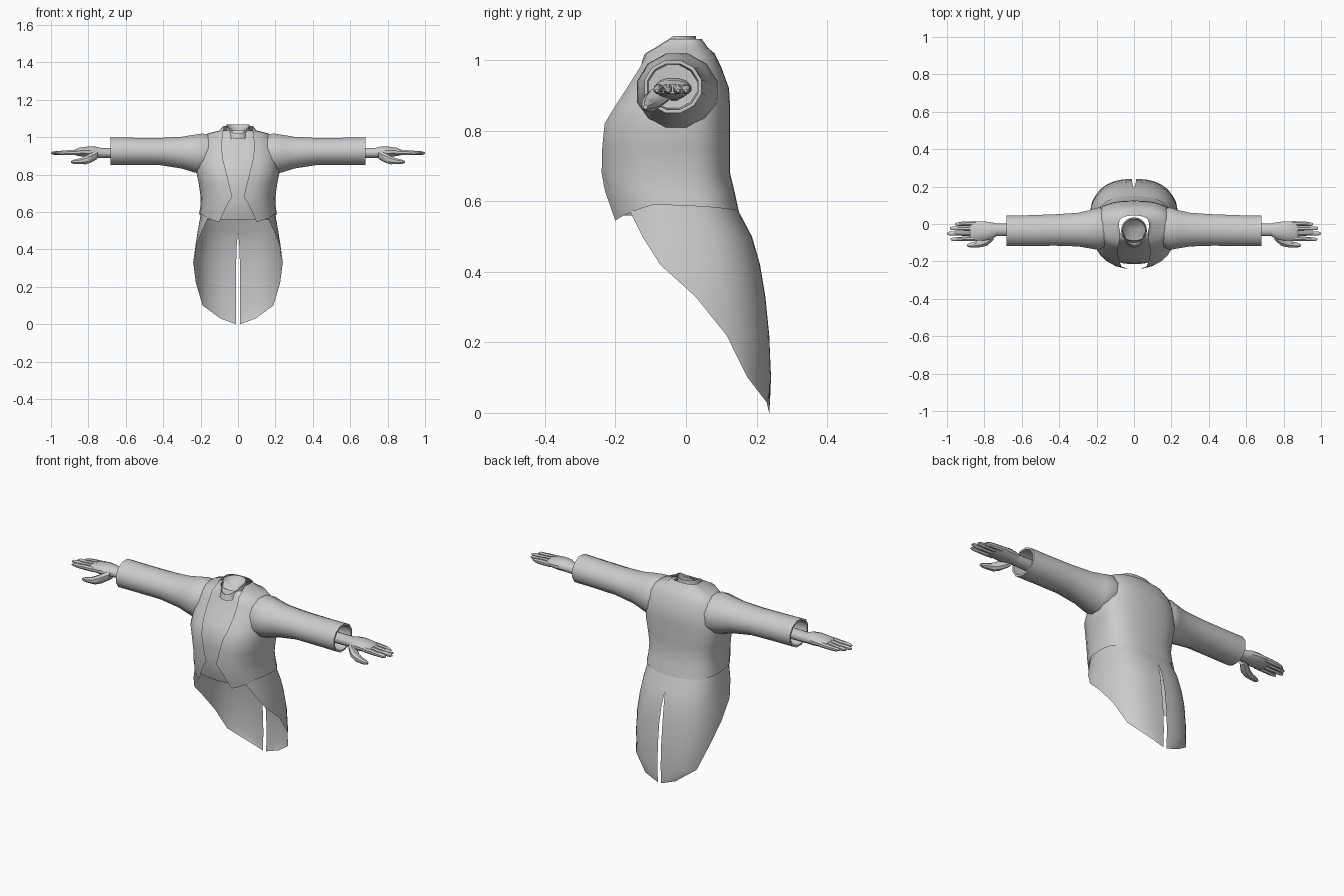
import bpy, bmesh
from math import sin, cos, pi, asin, radians

if "Cube" in bpy.data.objects:
    bpy.data.objects.remove(bpy.data.objects["Cube"])


def sheet(name, rows, closed=False, caps=False, angle=40):
    """Skin rows of points into a surface, mirrored across x = 0."""
    bm = bmesh.new()
    vr = [[bm.verts.new(p) for p in r] for r in rows]
    n = len(rows[0])
    for a, b in zip(vr, vr[1:]):
        for i in range(n if closed else n - 1):
            j = (i + 1) % n
            bm.faces.new((a[i], a[j], b[j], b[i]))
    if caps:
        bm.faces.new(vr[0][::-1])
        bm.faces.new(vr[-1])
    bmesh.ops.remove_doubles(bm, verts=bm.verts, dist=0.0002)
    bmesh.ops.recalc_face_normals(bm, faces=bm.faces)
    me = bpy.data.meshes.new(name)
    bm.to_mesh(me)
    bm.free()
    ob = bpy.data.objects.new(name, me)
    bpy.context.collection.objects.link(ob)
    m = ob.modifiers.new("Mirror", 'MIRROR')
    m.merge_threshold = 0.0005
    bpy.ops.object.select_all(action='DESELECT')
    ob.select_set(True)
    bpy.context.view_layer.objects.active = ob
    bpy.ops.object.shade_smooth_by_angle(angle=radians(angle))
    return ob


def oval(t, w, back, front, e=0.8):
    """Point on a rounded body outline; t = 0 is the back, pi the front."""
    c = cos(t)
    y = (back if c > 0 else -front) * abs(c) ** e
    return w * max(sin(t), 0) ** e, y


def limb(name, rings, sides=12):
    """Loft ellipses along x: (x, y, z, radius y, radius z)."""
    rows = [[(x, y + ry * cos(2 * pi * (k + .5) / sides),
              z + rz * sin(2 * pi * (k + .5) / sides)) for k in range(sides)]
            for x, y, z, ry, rz in rings]
    return sheet(name, rows, True, True)


# Body outline levels: z, half width, back, front, front opening half width
body = [(.56, .208, .15, .215, .10), (.62, .202, .137, .235, .063),
        (.68, .2, .125, .24, .03), (.75, .21, .125, .24, .048),
        (.82, .225, .125, .235, .065), (.87, .222, .125, .207, .078),
        (.92, .215, .122, .175, .085), (.98, .2, .1, .137, .085),
        (1.02, .16, .08, .12, .082), (1.035, .1, .062, .113, .077),
        (1.06, .08, .045, .09, .074)]

# Jacket with open front and pointed hem
rows = []
for k, (z, w, b, f, edge) in enumerate(body):
    end = pi - asin(min(1, edge / w) ** 1.25)
    row = []
    for i in range(15):
        s = i / 14
        x, y = oval(end * s, w, b, f)
        zz = z
        if k == 0:
            zz = .57 + .03 * s if s < .7 else .591 - .046 * (s - .7) / .3
        elif k == 1:
            zz = z + .01
        row.append((x, y, zz))
    rows.append(row)
sheet("jacket", rows)

# Waistcoat showing between the lapels
rows = []
for z, w, b, f, edge in body[:-1]:
    rows.append([(*oval(pi / 2 + pi / 2 * i / 8, w - .02, b, f - .025), z)
                 for i in range(9)])
sheet("waistcoat", rows)

# Tails: z, half width, back depth, angle where the front edge falls
tail = [(.62, .196, .132, 125), (.57, .203, .15, 133), (.5, .215, .187, 120),
        (.42, .228, .21, 105), (.33, .24, .225, 86), (.22, .242, .236, 66),
        (.10, .24, .241, 48), (.03, .24, .238, 18), (0, .24, .236, 1)]
rows = []
for z, w, b, deg in tail:
    gap = .01 * max(0, min(1, (.5 - z) / .12))
    row = []
    for i in range(12):
        x, y = oval(radians(deg) * i / 11, w, b, .215)
        row.append((max(x, gap + .002 * i / 11), y, z))
    rows.append(row)
sheet("coat_tail", rows)

# Shirt collar, lower at the front, with a neck floor
rows = []
for scale, lift in ((1.12, None), (1, 0), (.93, -.012), (.0, None)):
    row = []
    for i in range(11):
        t = pi * i / 10
        c = cos(t)
        y = .065 * c if c > 0 else -.08 * abs(c) ** 1.4
        z = 1.068 if c > 0 else 1.068 - .05 * abs(c) ** 1.3
        if lift is None:
            z = .99 if scale > 1 else 1.02
        else:
            z += lift
        row.append((.062 * scale * sin(t), -.037 + y * scale, z))
    rows.append(row)
sheet("collar", rows)

# Sleeve with a hollow cuff
limb("sleeve", [(.12, -.02, .92, .085, .085), (.19, -.025, .911, .118, .112),
                (.235, -.028, .912, .106, .104), (.3, -.03, .917, .093, .088),
                (.42, -.032, .923, .087, .075), (.55, -.035, .924, .085, .075),
                (.682, -.037, .925, .084, .077), (.682, -.037, .925, .074, .067),
                (.60, -.037, .925, .07, .063), (.598, -.037, .92, .03, .028)])

# Hand: wrist and palm, four fingers, thumb
limb("palm", [(.59, -.033, .915, .033, .03), (.735, -.031, .915, .035, .028),
              (.76, -.036, .92, .046, .03), (.80, -.037, .921, .053, .03),
              (.85, -.038, .921, .054, .023), (.878, -.039, .918, .05, .013)])
for k, (y0, y1, tip) in enumerate([(.002, -.001, .957), (-.025, -.023, .985),
                                   (-.052, -.051, 1.0), (-.078, -.082, .98)]):
    limb("finger_%d" % (k + 1),
         [(.845, y0, .919, .014, .015), (.885, y0, .918, .0135, .015),
          (.93, (y0 + y1) / 2, .916, .012, .013), (tip - .012, y1, .915, .0105, .01),
          (tip, y1, .914, .005, .004)], 8)
limb("thumb", [(.75, -.06, .907, .025, .025), (.785, -.088, .89, .03, .028),
               (.815, -.102, .877, .024, .024), (.845, -.109, .871, .017, .017),
               (.875, -.113, .868, .014, .013), (.892, -.115, .867, .006, .006)], 8)
